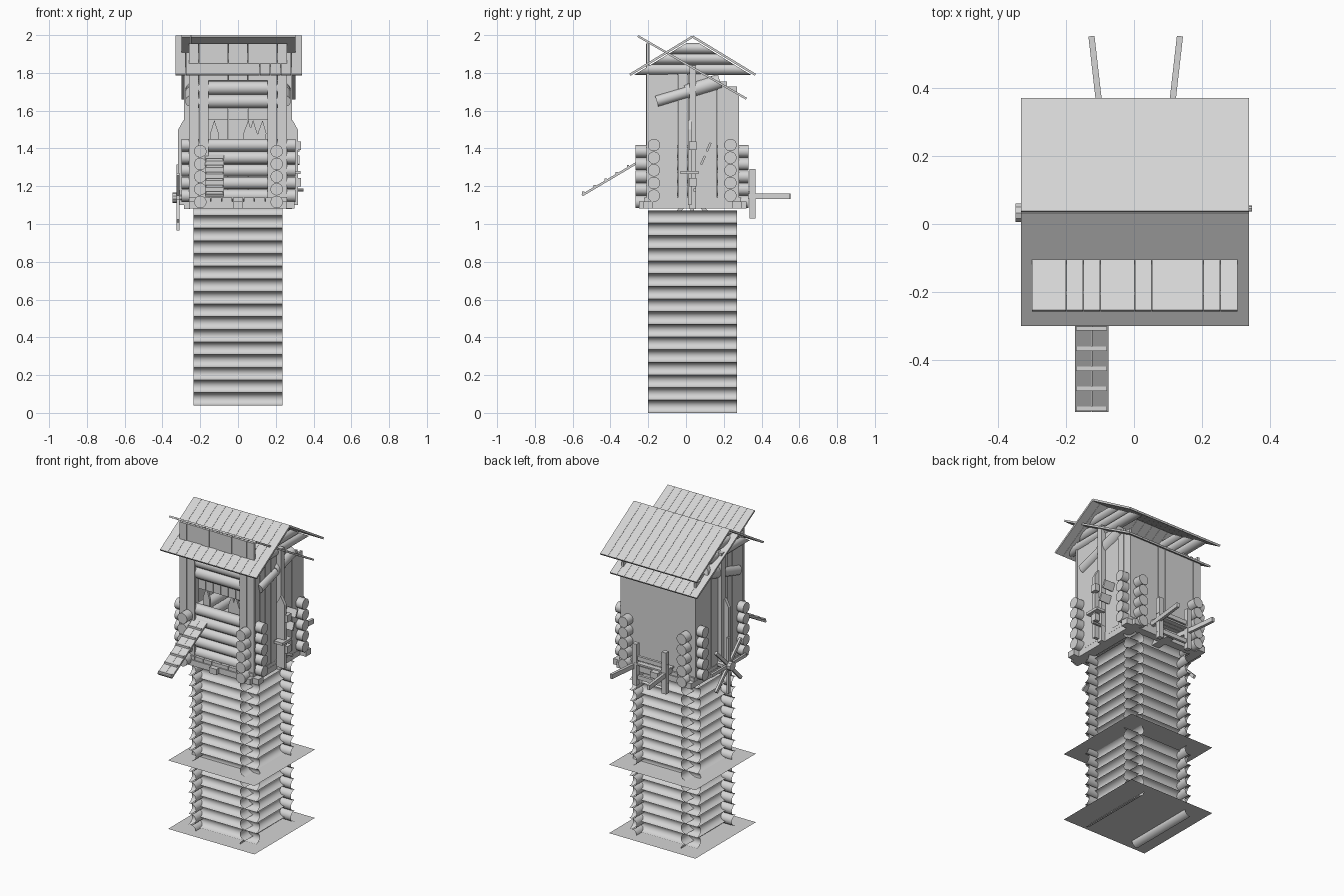
import bpy, bmesh, math, random
from mathutils import Vector, Matrix

if "Cube" in bpy.data.objects:
    bpy.data.objects.remove(bpy.data.objects["Cube"])

random.seed(4)
wood = bpy.data.materials.new("pale grey wood")
wood.diffuse_color = (0.66, 0.66, 0.66, 1)
wood.use_nodes = True
wood.node_tree.nodes["Principled BSDF"].inputs["Base Color"].default_value = wood.diffuse_color
X, Y, Z = Vector((1, 0, 0)), Vector((0, 1, 0)), Vector((0, 0, 1))
YC = 0.035          # tower axis in y


def bar(bm, p0, p1, u, w, t):
    """Box from p0 to p1, width w along u, thickness t."""
    p0, p1 = Vector(p0), Vector(p1)
    d = (p1 - p0).normalized()
    u = (u - d * u.dot(d)).normalized()
    n = d.cross(u)
    m = Matrix((u * w, n * t, d * (p1 - p0).length)).transposed().to_4x4()
    m.translation = (p0 + p1) / 2
    bmesh.ops.create_cube(bm, size=1, matrix=m)


def log(bm, p0, p1, r, n=14):
    p0, p1 = Vector(p0), Vector(p1)
    d = p1 - p0
    m = Matrix.Translation((p0 + p1) / 2) @ d.to_track_quat('Z', 'Y').to_matrix().to_4x4()
    return bmesh.ops.create_cone(bm, cap_ends=True, segments=n, radius1=r, radius2=r,
                                 depth=d.length, matrix=m)['verts']


def half_log(bm, c, along, out, length, r, n=8):
    """Open half-round shell, hollow side outwards."""
    rows = []
    for i in range(n + 1):
        a = -math.pi / 2 + math.pi * i / n
        p = Vector(c) - out * (math.cos(a) * r * 1.1) + Z * (math.sin(a) * r)
        rows.append([bm.verts.new(p + along * s * length / 2) for s in (-1, 1)])
    for a, b in zip(rows, rows[1:]):
        bm.faces.new((a[0], a[1], b[1], b[0]))


def stake(bm, c, z0, z1, w, t, lean=0.0, tip=0.05):
    """Flat board with a pointed top, facing the front."""
    x, y = c
    pts = [(-w/2, z0), (w/2, z0), (w/2, z1 - tip), (0, z1), (-w/2, z1 - tip)]
    a = [bm.verts.new((x + px + lean * (pz - z0), y - t/2, pz)) for px, pz in pts]
    b = [bm.verts.new(v.co + Y * t) for v in a]
    bm.faces.new(a)
    bm.faces.new(b[::-1])
    for i in range(5):
        j = (i + 1) % 5
        bm.faces.new((a[j], a[i], b[i], b[j]))


def part(name, build, smooth=False, recalc=True):
    bm = bmesh.new()
    build(bm)
    if recalc:
        bmesh.ops.recalc_face_normals(bm, faces=bm.faces[:])
    if smooth:
        for f in bm.faces:
            f.smooth = len(f.verts) == 4
        for e in bm.edges:
            if len(e.link_faces) == 2 and e.calc_face_angle() > 0.7:
                e.smooth = False
    me = bpy.data.meshes.new(name)
    bm.to_mesh(me)
    bm.free()
    me.materials.append(wood)
    ob = bpy.data.objects.new(name, me)
    bpy.context.collection.objects.link(ob)
    return ob


# tower shaft of interlocking half logs, with two thin floor sheets
def shaft(bm):
    for i in range(16):
        for s in (-1, 1):
            half_log(bm, (0, YC + s * 0.19, 0.0735 + 0.067 * i), X * s, Y * s, 0.47, 0.0335)
            half_log(bm, (s * 0.19, YC, 0.0335 + 0.067 * i), Y * -s, X * s, 0.47, 0.0335)
part("tower_logs", shaft, True, False)


def sheets(bm):
    for z in (0.036, 0.466):
        bmesh.ops.create_grid(bm, x_segments=1, y_segments=1, size=0.3,
                              matrix=Matrix.Translation((0, YC, z)))
part("tower_floor_sheets", sheets, False, False)


# cabin floor
def floor(bm):
    for i in range(9):
        x = -0.232 + 0.058 * i
        bar(bm, (x, -0.22, 1.13), (x, 0.29, 1.13), X, 0.055, 0.022)
    for y in (-0.2, 0.27):
        bar(bm, (-0.26, y, 1.1), (0.3, y, 1.1), Y, 0.05, 0.036)
    for x in (-0.235, 0, 0.235):
        bar(bm, (x, -0.25, 1.1), (x, 0.32, 1.1), X, 0.05, 0.036)
part("cabin_floor", floor)


# log base of the cabin, ends crossing at the corners
def cabin_logs(bm):
    for i in range(5):
        for y in (-0.17, 0.235):
            log(bm, (-0.3, y, 1.15 + 0.067 * i), (0.305, y, 1.15 + 0.067 * i), 0.033)
        for x in (-0.2, 0.205):
            log(bm, (x, -0.268, 1.117 + 0.067 * i), (x, 0.332, 1.117 + 0.067 * i), 0.033)
    for z in (1.65, 1.72):
        log(bm, (-0.25, -0.17, z), (0.25, -0.17, z), 0.036)
part("cabin_logs", cabin_logs, True)


# upright plank walls
def walls(bm):
    w = 0.47 / 9
    for i in range(9):
        y = -0.2 + w * (i + 0.5)
        for s in (-1, 1):
            x = s * (0.25 + random.uniform(-.003, .003))
            bar(bm, (x, y, 1.12), (x, y, 1.8 - max(0, y - 0.1) * 0.5), Y, w - 0.001, 0.014)
    w = 0.52 / 10
    for i in range(10):
        x = -0.26 + w * (i + 0.5)
        y = 0.27 + random.uniform(-.003, .003)
        bar(bm, (x, y, 1.1), (x, y, 1.69), X, w - 0.001, 0.014)
        y = -0.203 + random.uniform(-.002, .002)
        bar(bm, (x, y, 1.12 if i in (0, 1, 8, 9) else 1.76), (x, y, 1.955), X, w - 0.001, 0.014)
    for i in range(6):           # short boards over the opening
        x = -0.13 + w * i
        bar(bm, (x, -0.165, 1.55), (x, -0.165, 1.63), X, w - 0.001, 0.012)
part("plank_walls", walls)


# logs filling the gables, their ends cut to the roof slope
def gables(bm):
    for s in (-1, 1):
        for z in (1.817, 1.873, 1.928):
            for v in log(bm, (s * 0.24, YC - 0.1, z), (s * 0.24, YC + 0.1, z), 0.029):
                h = max(0.01, (1.978 - v.co.z) / 0.61)
                v.co.y = YC + math.copysign(h, v.co.y - YC)
        log(bm, (s * 0.25, -0.155, 1.65), (s * 0.25, 0.03, 1.705), 0.03)
        log(bm, (s * 0.24, 0.0, 1.70), (s * 0.24, 0.18, 1.755), 0.04)
part("gable_logs", gables, True)


def posts(bm):
    for s in (-1, 1):
        bar(bm, (s * 0.27, YC, 1.08), (s * 0.27, YC, 1.84), Y, 0.035, 0.03)
        stake(bm, (s * 0.289, 0.02), 1.1, 1.55, 0.055, 0.02)
part("side_posts", posts)


# gable roof and the lean-to roof crossing it
def roof(bm):
    w = 0.67 / 12
    for i in range(12):
        x = -0.332 + w * (i + 0.5)
        for s in (-1, 1):
            bar(bm, (x, YC, 1.992), (x, YC + s * 0.332, 1.79), X, w - 0.001, 0.012)
part("gable_roof", roof)


def lean_to(bm):
    w = 0.604 / 12
    for i in range(12):
        x = -0.3 + w * (i + 0.5)
        bar(bm, (x, -0.255, 1.995), (x, 0.32, 1.663), X, w - 0.001, 0.011)
part("lean_to_roof", lean_to)


# front ramp with cross treads
def ramp(bm):
    a, b = Vector((0, -0.19, 1.365)), Vector((0, -0.55, 1.152))
    for x in (-0.149, -0.099):
        bar(bm, a + X * x, b + X * x, X, 0.049, 0.012)
    for i in range(6):
        p = a.lerp(b, 0.15 + 0.164 * i) + Vector((0, -0.004, 0.007))
        bar(bm, p - X * 0.17, p - X * 0.08, Y, 0.013, 0.012)
part("front_ramp", ramp)


# rear hoist platform
def hoist(bm):
    for s in (-1, 1):
        bar(bm, (s * 0.09 + 0.005, 0.2, 1.147), (s * 0.13 + 0.005, 0.552, 1.147), X, 0.018, 0.028)
        bar(bm, (s * 0.103, 0.352, 1.03), (s * 0.103, 0.352, 1.29), Y, 0.03, 0.03)
    for z in (1.08, 1.2):
        bar(bm, (-0.12, 0.35, z), (0.12, 0.35, z), Z, 0.026, 0.016)
    for y in (0.29, 0.322, 0.353):
        bar(bm, (-0.11, y, 1.167), (0.11, y, 1.167), Y, 0.029, 0.01)
part("rear_hoist", hoist)


# spoked wheel on the left side
def wheel(bm):
    c = Vector((-0.318, 0.033, 1.14))
    for k in range(4):
        a = math.pi * k / 4
        d = Vector((0, math.sin(a), math.cos(a))) * 0.175
        bar(bm, c - d, c + d, X, 0.014, 0.02)
    log(bm, (-0.348, c.y, c.z), (-0.24, c.y, c.z), 0.028, 10)
part("side_wheel", wheel)


# cross boards on the right post
def cross_boards(bm):
    bar(bm, (0.3, -0.03, 1.272), (0.3, 0.065, 1.272), X, 0.06, 0.016)
    for y, z in ((0.08, 1.315), (0.11, 1.385)):
        bar(bm, (0.285, y, z), (0.285, y + 0.02, z + 0.045), X, 0.08, 0.012)
    for z in (1.22, 1.415):
        bar(bm, (0.318, YC - 0.02, z), (0.318, YC + 0.02, z), X, 0.03, 0.045)
    log(bm, (0.25, 0.045, 1.18), (0.347, 0.045, 1.18), 0.009, 8)
part("right_cross_boards", cross_boards)


# pointed stakes behind the front opening
def inner_stakes(bm):
    for x, lean in ((-0.125, 0), (0.04, 0.06), (0.08, 0.0), (0.12, 0.04)):
        stake(bm, (x, -0.13), 1.3, 1.55, 0.045, 0.014, lean, 0.07)
part("inner_stakes", inner_stakes)
